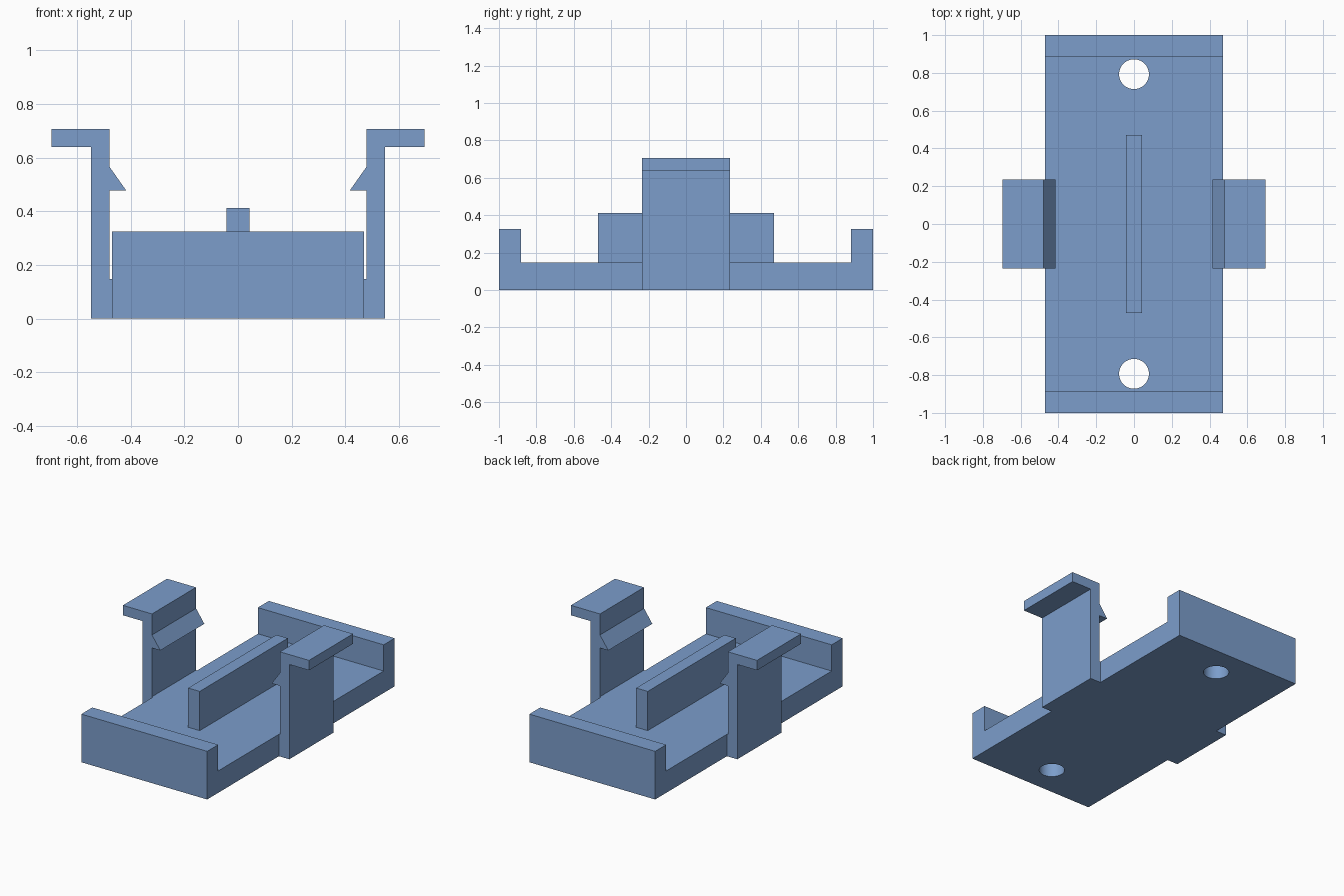
import bpy, bmesh, math
from mathutils import Vector

if "Cube" in bpy.data.objects:
    bpy.data.objects.remove(bpy.data.objects["Cube"])

blue = bpy.data.materials.new("light blue plastic")
blue.diffuse_color = (0.20, 0.34, 0.60, 1)
blue.use_nodes = True
blue.node_tree.nodes["Principled BSDF"].inputs["Base Color"].default_value = blue.diffuse_color


def extrude_profile(name, points, axis, half):
    """Extrude a closed 2D profile symmetrically along x (y,z points) or y (x,z points)."""
    bm = bmesh.new()
    place = (lambda a, z: (-half, a, z)) if axis == "x" else (lambda a, z: (a, -half, z))
    face = bm.faces.new([bm.verts.new(place(a, z)) for a, z in points])
    new = bmesh.ops.extrude_face_region(bm, geom=[face])["geom"]
    step = Vector((2 * half, 0, 0)) if axis == "x" else Vector((0, 2 * half, 0))
    bmesh.ops.translate(bm, vec=step, verts=[g for g in new if isinstance(g, bmesh.types.BMVert)])
    bmesh.ops.recalc_face_normals(bm, faces=bm.faces)
    mesh = bpy.data.meshes.new(name)
    bm.to_mesh(mesh)
    bm.free()
    mesh.materials.append(blue)
    obj = bpy.data.objects.new(name, mesh)
    bpy.context.collection.objects.link(obj)
    return obj


# Base tray: floor with a raised wall at each end
FLOOR = 0.148
base = extrude_profile("base_tray", [
    (-1, 0), (1, 0), (1, 0.325), (0.883, 0.325), (0.883, FLOOR),
    (-0.883, FLOOR), (-0.883, 0.325), (-1, 0.325)], "x", 0.47)

# Screw holes through the floor
for side in (-1, 1):
    bpy.ops.mesh.primitive_cylinder_add(vertices=48, radius=0.079, depth=0.6,
                                        location=(0, side * 0.793, 0.1))
    cutter = bpy.context.object
    cutter.name = "hole_cutter"
    cutter.data.materials.append(blue)
    bpy.context.view_layer.objects.active = base
    cut = base.modifiers.new("screw_hole", "BOOLEAN")
    cut.operation, cut.solver, cut.object = "DIFFERENCE", "EXACT", cutter
    bpy.ops.object.modifier_apply(modifier=cut.name)
    bpy.data.objects.remove(cutter)

bpy.ops.object.select_all(action="DESELECT")
base.select_set(True)
bpy.context.view_layer.objects.active = base
bpy.ops.object.shade_smooth_by_angle(angle=math.radians(30))

# Central support rib
extrude_profile("centre_rib", [(-0.043, FLOOR), (0.043, FLOOR), (0.043, 0.413), (-0.043, 0.413)],
                "y", 0.47)

# Snap clips: foot, upright arm, barb and outward finger tab
clip = [(0.47, 0), (0.548, 0), (0.548, 0.64), (0.695, 0.64), (0.695, 0.707), (0.478, 0.707),
        (0.478, 0.565), (0.416, 0.477), (0.478, 0.477), (0.478, FLOOR), (0.47, FLOOR)]
for name, side in (("left_clip", -1), ("right_clip", 1)):
    extrude_profile(name, [(side * x, z) for x, z in clip], "y", 0.235)
